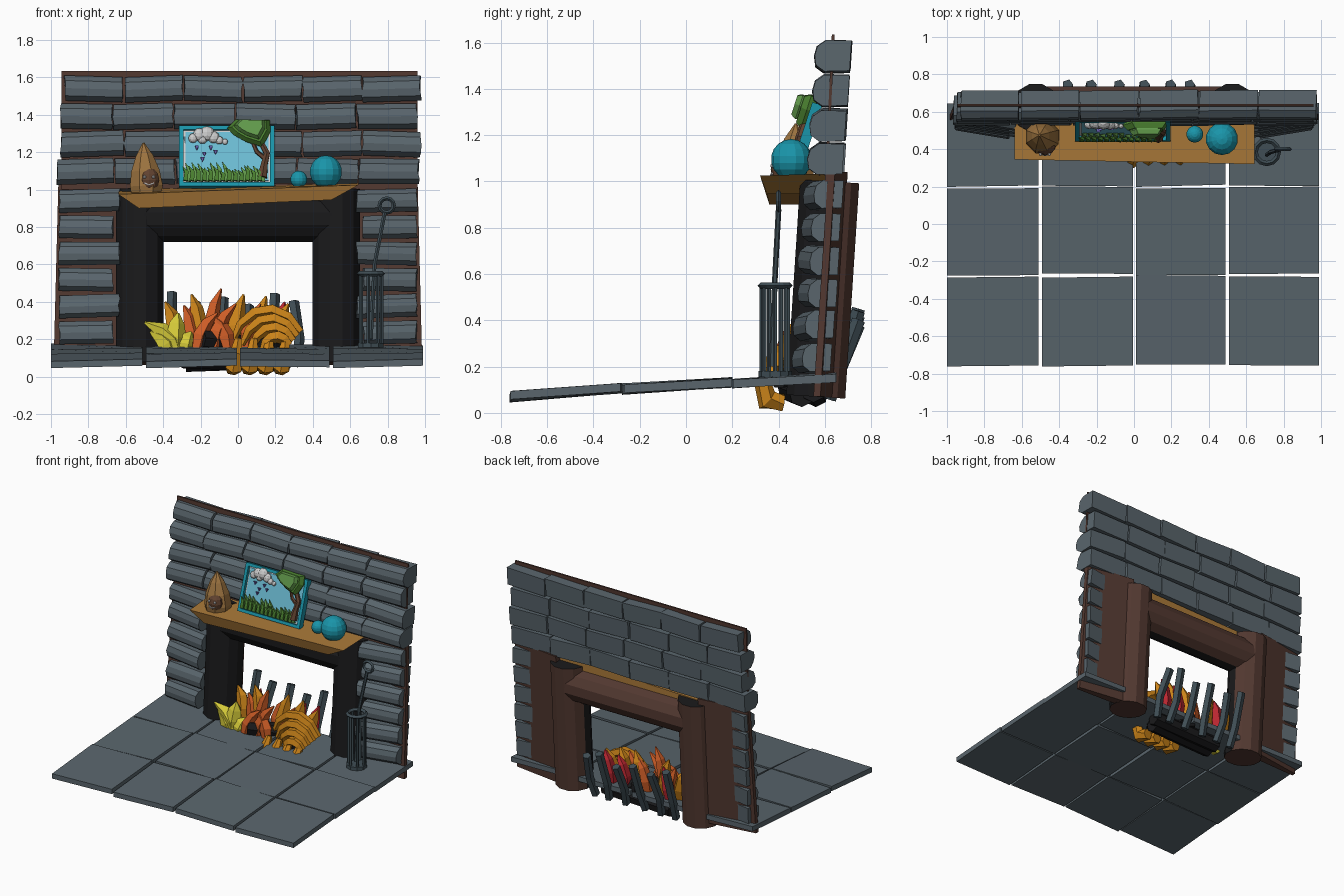
import bpy, bmesh, random
from math import sin, cos, pi, radians
from mathutils import Vector, Matrix

if "Cube" in bpy.data.objects:
    bpy.data.objects.remove(bpy.data.objects["Cube"])

random.seed(4)
J = lambda a: random.uniform(-a, a)

def mat(name, *c):
    m = bpy.data.materials.new(name)
    m.diffuse_color = (*c, 1)
    m.use_nodes = True
    m.node_tree.nodes["Principled BSDF"].inputs["Base Color"].default_value = m.diffuse_color
    return m

SLATE = mat("slate", .10, .13, .15)
BROWN = mat("mortar", .085, .04, .03)
SOOT = mat("soot", .01, .01, .011)
WOOD = mat("wood", .40, .19, .04)
IRON = mat("iron", .05, .075, .09)
TEAL = mat("teal", .01, .30, .40)
ORANGE = mat("orange", .60, .23, .01)
RED = mat("red_orange", .62, .11, .02)
CRIMSON = mat("crimson", .5, .02, .03)
YELLOW = mat("yellow", .65, .58, .04)
SKY = mat("sky", .15, .5, .65)
WHITE = mat("white", .65, .65, .65)
GREEN = mat("green", .07, .22, .03)
LEAF = mat("leaf", .12, .32, .07)
BARK = mat("bark", .12, .055, .03)
TAN = mat("tan", .33, .17, .05)
RAIN = mat("rain", .15, .12, .45)

def finish(name, bm, *mats, back=None, xf=None):
    bmesh.ops.recalc_face_normals(bm, faces=bm.faces)
    if back:  # second material on faces turned away from the hearth front
        for f in bm.faces:
            f.material_index = 1 if back(f) else 0
    me = bpy.data.meshes.new(name)
    bm.to_mesh(me)
    bm.free()
    o = bpy.data.objects.new(name, me)
    for m in mats:
        me.materials.append(m)
    if xf:
        o.matrix_world = xf
    bpy.context.collection.objects.link(o)
    return o

def loft(bm, rings):
    rs = [[bm.verts.new(p) for p in r] for r in rings]
    n = len(rs[0])
    for a, b in zip(rs, rs[1:]):
        for i in range(n):
            bm.faces.new((a[i], a[(i + 1) % n], b[(i + 1) % n], b[i]))
    bm.faces.new(rs[0])
    bm.faces.new(rs[-1][::-1])

def tube(bm, path, radii, n=6, ref=(0, 1, 0.01)):
    path = [Vector(p) for p in path]
    rings = []
    for i, p in enumerate(path):
        t = (path[min(i + 1, len(path) - 1)] - path[max(i - 1, 0)]).normalized()
        u = t.cross(Vector(ref)).normalized()
        v = t.cross(u)
        r = radii[i] if isinstance(radii, (list, tuple)) else radii
        rings.append([p + r * (cos(2 * pi * (k + .5) / n) * u + sin(2 * pi * (k + .5) / n) * v) for k in range(n)])
    loft(bm, rings)

def box(bm, x0, x1, y0, y1, z0, z1):
    loft(bm, [[(x0, y0, z), (x1, y0, z), (x1, y1, z), (x0, y1, z)] for z in (z0, z1)])

def ball(bm, c, r, seg=12, scale=(1, 1, 1)):
    bmesh.ops.create_uvsphere(bm, u_segments=seg, v_segments=max(6, seg * 2 // 3), radius=r,
                              matrix=Matrix.Translation(c) @ Matrix.Diagonal((*scale, 1)))

def lean(y, z):  # the whole wall leans back slightly
    return y + .065 * (z - .6)

# Hearth floor tiles, rising gently to the back
bm = bmesh.new()
xs = [-1, -.505, 0, .495, 1]
rows = [(-.755, -.28, .085, .125), (-.27, .195, .118, .15), (.205, .65, .142, .172)]
for y0, y1, za, zb in rows:
    for a, b in zip(xs, xs[1:]):
        d = J(.006)
        a2, b2 = a + (.012 if a > -1 else 0), b - (.006 if b < 1 else .012)
        s0, s1 = J(.008), J(.006)
        loft(bm, [[(a2, y0 + s0, za + d - t), (b2, y0 + s1, za - d - t + .006),
                   (b2, y1 + s1, zb - d - t), (a2, y1 + s0, zb + d - t)] for t in (.036, 0)])
finish("floor_tiles", bm, SLATE)

# Stone blocks with a rounded front
def brick(bm, x0, x1, z, h, depth, yaw=0, y_front=.495):
    prof = [(1, .02), (1, .98), (.3, 1), (.06, .8), (0, .5), (.05, .2), (.3, 0)]
    rings = []
    tz = J(.006)
    for x, s in ((x0, -1), (x1, 1)):
        k = yaw * (x - (x0 + x1) / 2) + J(.005)
        rings.append([(x + J(.006), lean(y_front + k + a * depth, z + b * h), z + b * h + s * tz) for a, b in prof])
    loft(bm, rings)

bm = bmesh.new()
for i, (x0, x1, off) in enumerate([(-.97, .97, .31), (-.95, .98, .34), (-.95, .96, .28), (-.93, .98, .32)]):
    cuts = [x0] + [x0 + off + (x1 - x0 - off) * k / 5 for k in range(5)] + [x1]
    for a, b in zip(cuts, cuts[1:]):
        brick(bm, a + .004, b - .004, 1.03 + .147 * i, .135, .155)
finish("upper_stones", bm, SLATE)

bm = bmesh.new()
for i in range(6):
    for s in (-1, 1):
        inner = .635 + .035 * (i % 2 == 0)
        a, b = sorted((s * inner, s * .955))
        brick(bm, a, b, .175 + .141 * i, .122, .125, yaw=s * .16, y_front=.505)
finish("side_stones", bm, SLATE)

# Mortar sheets behind the stones
bm = bmesh.new()
loft(bm, [[(-.945, y, z), (.96, y, z), (.96, y + .012, z), (-.945, y + .012, z)]
          for y, z in ((.60, 1.0), (.63, 1.635))])
finish("upper_mortar", bm, BROWN)
bm = bmesh.new()
for s, zb in ((-1, .1), (1, .07)):
    prof = [(.985, .585), (.6, .60), (.6, .67), (.985, .615)]
    loft(bm, [[(s * x * k, lean(y, z), z) for x, y in prof] for z, k in ((zb, 1), (1.04, .975))])
finish("side_mortar", bm, BROWN)

# Firebox posts and lintel, sooty in front and brown behind
bm = bmesh.new()
for s in (-1, 1):
    tube(bm, [(s * .525, lean(.595, z), z) for z in (.07, 1.0)], .132, 12)
tube(bm, [(-.5, .61, .845), (.5, .61, .845)], .13, 12)
finish("firebox_surround", bm, SOOT, BROWN, back=lambda f: f.normal.y > .2 or f.normal.z < -.95 and f.calc_center_median().z < .2)

# Mantel shelf, tapered underneath and a little crooked
bm = bmesh.new()
loft(bm, [[(-.53, .36, .90), (.5, .35, .945), (.5, .65, .945), (-.53, .65, .90)],
          [(-.64, .345, .975), (.645, .32, 1.025), (.645, .65, 1.035), (-.64, .65, 1.0)]])
finish("mantel_shelf", bm, WOOD)

# Grate bars slanting back, and charred logs
bm = bmesh.new()
for x, h in ((-.35, .45), (-.23, .40), (-.1, .42), (.06, .38), (.2, .44), (.31, .40)):
    tube(bm, [(x, .62, .06), (x + J(.02), .67, .2), (x + J(.03), .745, h)], .03, 5)
finish("grate_bars", bm, IRON)
bm = bmesh.new()
for p, q in (((-.3, .45, .10), (.25, .50, .08)), ((-.28, .56, .08), (.28, .55, .1)),
             ((-.2, .40, .2), (.1, .58, .16)), ((.22, .4, .16), (-.05, .6, .17))):
    tube(bm, [p, q], .055, 7)
finish("charred_logs", bm, SOOT)

# Flames: tapering curled tongues and arched ribs
def tongue(bm, x, y, z, h, dx, dy, w):
    tube(bm, [(x, y, z), (x + dx * .15, y + dy * .6, z + h * .4), (x + dx * .5, y + dy, z + h * .75), (x + dx, y + dy * .9, z + h)],
         [w * .7, w, w * .75, w * .12], 5)

bm = bmesh.new()
for i, r in enumerate((.25, .20, .15, .10)):
    y = .47 - .035 * i
    angs = [radians(165 - 27 * k) for k in range(6)]
    tube(bm, [(.16 + .015 * i + r * .8 * cos(a), y, .12 + r * .95 * sin(a)) for a in angs],
         [.015, .027, .034, .036, .032, .024], 5)
for i in range(4):  # rib roots passing down through the floor
    x = -.03 + .085 * i
    tube(bm, [(x, .42, .045), (x + .01, .35, .055), (x + .02, .335, .12), (x + .03, .37, .2)], [.04, .05, .04, .02], 6)
for x, h, dx in ((-.33, .25, -.06), (-.2, .29, -.05), (-.02, .29, .05), (.1, .28, .05), (.2, .24, .07)):
    tongue(bm, x, .53, .15, h, dx, .03, .05)
finish("orange_flames", bm, ORANGE)
bm = bmesh.new()
for x, y, h, dx in ((-.22, .40, .2, .11), (-.13, .42, .25, .12), (-.05, .41, .19, -.09), (-.16, .47, .33, .07),
                    (-.08, .55, .26, .08), (.04, .48, .25, .08), (-.24, .52, .24, -.05)):
    tongue(bm, x, y, .14, h, dx, .02, .045)
finish("red_orange_flames", bm, RED)
bm = bmesh.new()
for x, h, dx in ((.2, .25, .05), (-.27, .25, .04), (.08, .24, .06)):
    tongue(bm, x, .58, .15, h, dx, .02, .045)
finish("crimson_flames", bm, CRIMSON)
bm = bmesh.new()
for x, h, dx in ((-.32, .17, -.18), (-.36, .12, -.11), (-.34, .22, .02), (-.29, .12, .04)):
    tongue(bm, x, .42, .12, h, dx, .02, .06)
finish("yellow_flame", bm, YELLOW)

# Tool stand with a poker
def hoop(bm, c, R, r, n, upright=False):
    rings = []
    for k in range(n):
        a = 2 * pi * k / n
        d = Vector((cos(a), 0, sin(a))) if upright else Vector((cos(a), sin(a), 0))
        ax = Vector((0, 1, 0)) if upright else Vector((0, 0, 1))
        rings.append([bm.verts.new(Vector(c) + d * (R + r * cos(b)) + ax * r * sin(b)) for b in (0, pi / 2, pi, 3 * pi / 2)])
    for a, b in zip(rings, rings[1:] + rings[:1]):
        for i in range(4):
            bm.faces.new((a[i], a[(i + 1) % 4], b[(i + 1) % 4], b[i]))

bm = bmesh.new()
C = Vector((.71, .385, 0))
tube(bm, [C + Vector((0, 0, .155)), C + Vector((0, 0, .18))], .072, 10)
hoop(bm, C + Vector((0, 0, .55)), .062, .014, 12)
for k in range(7):
    d = Vector((cos(2 * pi * k / 7), sin(2 * pi * k / 7), 0)) * .058
    tube(bm, [C + d + Vector((0, 0, .17)), C + d + Vector((0, 0, .55))], .01, 5, (1, 0, 0))
finish("tool_stand", bm, IRON)
bm = bmesh.new()
tube(bm, [(.71, .37, .2), (.73, .385, .6), (.785, .4, .88)], .012, 6)
hoop(bm, (.795, .4, .915), .038, .011, 12, True)
finish("poker", bm, IRON)

# Blue ornaments
for name, c, r in (("large_ball", (.47, .455, 1.095), .088), ("small_ball", (.325, .48, 1.055), .046)):
    bm = bmesh.new()
    ball(bm, c, r, 14)
    finish(name, bm, TEAL)

# Hooded wooden figurine
bm = bmesh.new()
tube(bm, [(-.49, .465, .98), (-.49, .465, 1.02), (-.495, .467, 1.1), (-.5, .47, 1.18), (-.505, .475, 1.25)], [.088, .095, .082, .05, .005], 8)
finish("figurine_hood", bm, TAN)
bm = bmesh.new()
ball(bm, (-.475, .42, 1.05), .06, 10, (.95, .9, 1.15))
finish("figurine_face", bm, BARK)
bm = bmesh.new()
for x in (-.5, -.452):
    ball(bm, (x, .373, 1.068), .009, 8)
tube(bm, [(-.5, .373, 1.035), (-.476, .366, 1.024), (-.45, .373, 1.035)], .005, 4)
finish("figurine_features", bm, WHITE)

# Picture leaning on the wall, modelled upright then tilted
X = Matrix.Translation((-.06, .455, 1.015)) @ Matrix.Rotation(radians(-18), 4, 'X')
bm = bmesh.new()
for a in ((-.255, -.232, 0, .34), (.232, .255, 0, .34), (-.232, .232, 0, .022), (-.232, .232, .318, .34)):
    box(bm, a[0], a[1], -.015, .03, a[2], a[3])
box(bm, -.24, .24, .015, .028, .01, .33)
finish("picture_frame", bm, TEAL, xf=X)
bm = bmesh.new()
box(bm, -.232, .232, .008, .016, .022, .318)
finish("picture_mount", bm, WHITE, xf=X)
bm = bmesh.new()
box(bm, -.222, .222, .002, .012, .035, .308)
finish("picture_sky", bm, SKY, xf=X)
bm = bmesh.new()
for x, z, r in ((-.18, .27, .026), (-.145, .29, .036), (-.105, .295, .04), (-.07, .275, .032),
                (-.13, .265, .026), (-.04, .258, .022), (-.01, .25, .016)):
    ball(bm, (x, -.01, z), r, 10, (1, .8, 1))
finish("cloud", bm, WHITE, xf=X)
bm = bmesh.new()
for x, z in ((-.16, .215), (-.12, .18), (-.085, .215), (-.13, .15), (-.06, .19)):
    tube(bm, [(x, -.005, z + .012), (x, -.005, z - .012)], [.014, .001], 4)
finish("raindrops", bm, RAIN, xf=X)
for name, m, y in (("grass_back", LEAF, 0), ("grass_front", GREEN, -.015)):
    bm = bmesh.new()
    for k in range(13):
        x, h = -.205 + .033 * k + y, .085 + J(.02) + y
        tube(bm, [(x, y, .03), (x + .004, y - .008, .03 + h * .6), (x - .016, y - .012, .03 + h)], [.018, .015, .002], 4)
    finish(name, bm, m, xf=X)
bm = bmesh.new()
tube(bm, [(.19, -.01, .05), (.2, -.015, .12), (.215, -.02, .18), (.18, -.02, .25)], [.03, .02, .018, .015], 6)
tube(bm, [(.21, -.015, .15), (.16, -.02, .19), (.14, -.02, .24)], [.014, .012, .01], 5)
finish("tree_trunk", bm, BARK, xf=X)
top = [(0, .32), (.05, .37), (.23, .365), (.235, .30), (.19, .215), (.1, .245), (.04, .28)]
for name, m, y0, y1, k in (("tree_canopy", GREEN, -.055, 0, 1), ("tree_highlight", LEAF, -.085, -.04, .72)):
    bm = bmesh.new()
    loft(bm, [[(.13 + (x - .13) * s, y, .315 + (z - .315) * s + .012 * (1 - k)) for x, z in top]
              for y, s in ((y1, k * .9), ((y0 + y1) / 2, k), (y0, k * .8))])
    finish(name, bm, m, xf=X)
